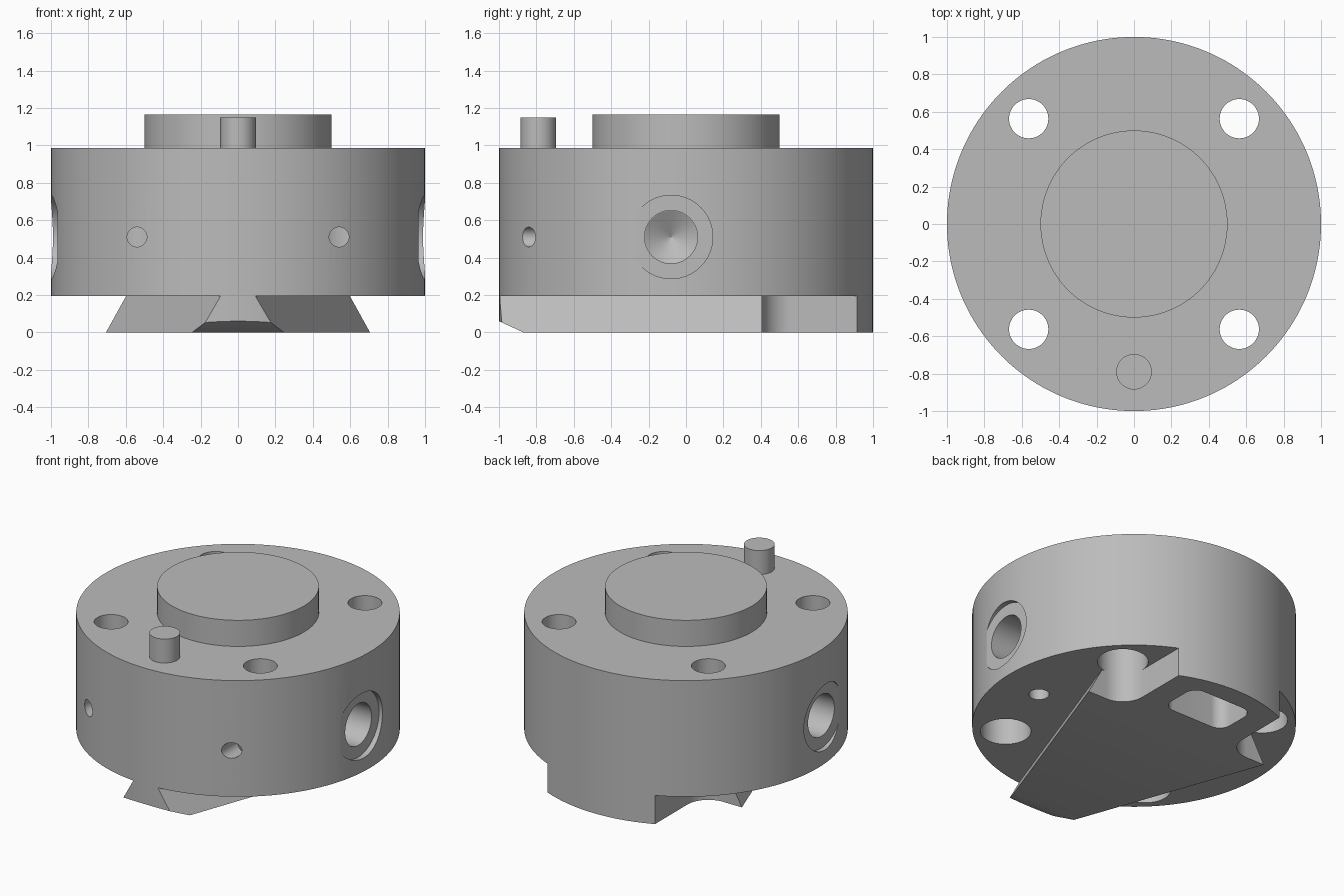
import bpy, bmesh, math
from mathutils import Vector

cube = bpy.data.objects.get("Cube")
if cube:
    bpy.data.objects.remove(cube, do_unlink=True)

steel = bpy.data.materials.new("machined_grey")
steel.use_nodes = True
GREY = (0.5, 0.5, 0.5, 1)
steel.diffuse_color = GREY
steel.node_tree.nodes["Principled BSDF"].inputs["Base Color"].default_value = GREY


def make(name, bm):
    bmesh.ops.recalc_face_normals(bm, faces=bm.faces)
    mesh = bpy.data.meshes.new(name)
    bm.to_mesh(mesh)
    bm.free()
    mesh.materials.append(steel)
    obj = bpy.data.objects.new(name, mesh)
    bpy.context.collection.objects.link(obj)
    return obj


def rod(name, start, end, r, r_end=None, segments=48):
    """Cylinder or cone between two points."""
    a, b = Vector(start), Vector(end)
    bm = bmesh.new()
    bmesh.ops.create_cone(bm, cap_ends=True, segments=segments, radius1=r,
                          radius2=r if r_end is None else r_end, depth=(b - a).length)
    bmesh.ops.rotate(bm, verts=bm.verts, matrix=(b - a).to_track_quat('Z', 'Y').to_matrix())
    bmesh.ops.translate(bm, verts=bm.verts, vec=(a + b) / 2)
    return make(name, bm)


def loft(name, low, high):
    """Solid between two matching loops of points."""
    bm = bmesh.new()
    a = [bm.verts.new(p) for p in low]
    b = [bm.verts.new(p) for p in high]
    bm.faces.new(a)
    bm.faces.new(b)
    for i in range(len(a)):
        j = (i + 1) % len(a)
        bm.faces.new((a[i], a[j], b[j], b[i]))
    return make(name, bm)


def rounded_block(name, x0, x1, y0, y1, r, z0, z1):
    """Upright block with rounded corners."""
    pts = []
    corners = ((x1 - r, y1 - r), (x0 + r, y1 - r), (x0 + r, y0 + r), (x1 - r, y0 + r))
    for k, (cx, cy) in enumerate(corners):
        for i in range(13):
            t = math.pi / 2 * (k + i / 12)
            pts.append((cx + r * math.cos(t), cy + r * math.sin(t)))
    return loft(name, [(x, y, z0) for x, y in pts], [(x, y, z1) for x, y in pts])


def boolean(target, cutter, operation='DIFFERENCE', keep=False):
    cutter.hide_render = True
    mod = target.modifiers.new("cut", 'BOOLEAN')
    mod.operation, mod.solver, mod.object = operation, 'EXACT', cutter
    bpy.context.view_layer.objects.active = target
    bpy.ops.object.modifier_apply(modifier=mod.name)
    if not keep:
        bpy.data.objects.remove(cutter, do_unlink=True)


BASE, TOP = 0.195, 0.987
HOLE, BORE = 0.563, 0.157      # bolt position, counterbore radius
PORT_Y, PORT_Z = -0.08, 0.51

# Main parts
body = rod("round_body", (0, 0, BASE), (0, 0, TOP), 1, segments=160)
spigot = rod("top_spigot", (0, 0, TOP - 0.01), (0, 0, 1.165), 0.5, segments=96)
pin = rod("locating_pin", (0, -0.79, TOP - 0.01), (0, -0.79, 1.15), 0.095)

# Tapered dovetail, trimmed to the body's round outline
def dovetail_loop(z, grow):
    front, back = 0.055 + grow, 0.83 + grow
    return [(-front, -1.1, z), (front, -1.1, z), (back, 1.05, z), (-back, 1.05, z)]

dovetail = loft("tapered_dovetail", dovetail_loop(0, 0.108), dovetail_loop(BASE, 0))
boolean(dovetail, rod("trim", (0, 0, -0.1), (0, 0, 0.4), 1, segments=160), 'INTERSECT')

# Sloped relief under the narrow end
relief = [(-0.87, 0), (-1.13, 0.12), (-1.13, -0.2), (-0.87, -0.2)]
boolean(dovetail, loft("relief", [(-0.5, y, z) for y, z in relief],
                       [(0.5, y, z) for y, z in relief]))

# Rounded pocket under the wide end
pocket = rounded_block("pocket", -0.235, 0.235, 0.56, 0.86, 0.08, -0.1, 0.5)
boolean(dovetail, pocket, keep=True)
boolean(body, pocket)

for s in (-1, 1):
    # Corner notches that clear the rear bolts
    edge = HOLE - BORE
    xs = sorted((s * edge, s * 1.5))
    boolean(dovetail, rounded_block("notch", xs[0], xs[1], edge, 1.5, BORE, -0.2, 0.3))

    # Counterbored bolt holes
    for t in (-1, 1):
        x, y = s * HOLE, t * HOLE
        boolean(body, rod("bolt_hole", (x, y, 0), (x, y, 1.2), 0.105))
        boolean(body, rod("counterbore", (x, y, 0), (x, y, 0.68), BORE))

    # Side port: spot face, bore with pointed end, and feed hole from below
    def port(x):
        return (s * x, PORT_Y, PORT_Z)
    boolean(body, rod("spot_face", port(0.964), port(1.2), 0.223, segments=64))
    boolean(body, rod("port_bore", port(0.62), port(1.1), 0.142))
    boolean(body, rod("port_point", port(0.621), port(0.54), 0.142, 0.001))
    boolean(body, rod("feed_hole", (s * 0.7, PORT_Y, 0), (s * 0.7, PORT_Y, PORT_Z), 0.063))

    # Small front cross holes
    boolean(body, rod("cross_hole", (s * 0.54, -1.1, PORT_Z), (s * 0.54, -0.6, PORT_Z), 0.053))

# Smooth round walls, crisp machined edges
bpy.ops.object.select_all(action='DESELECT')
for obj in (body, spigot, pin, dovetail):
    obj.select_set(True)
bpy.context.view_layer.objects.active = body
bpy.ops.object.shade_smooth_by_angle(angle=math.radians(25))
